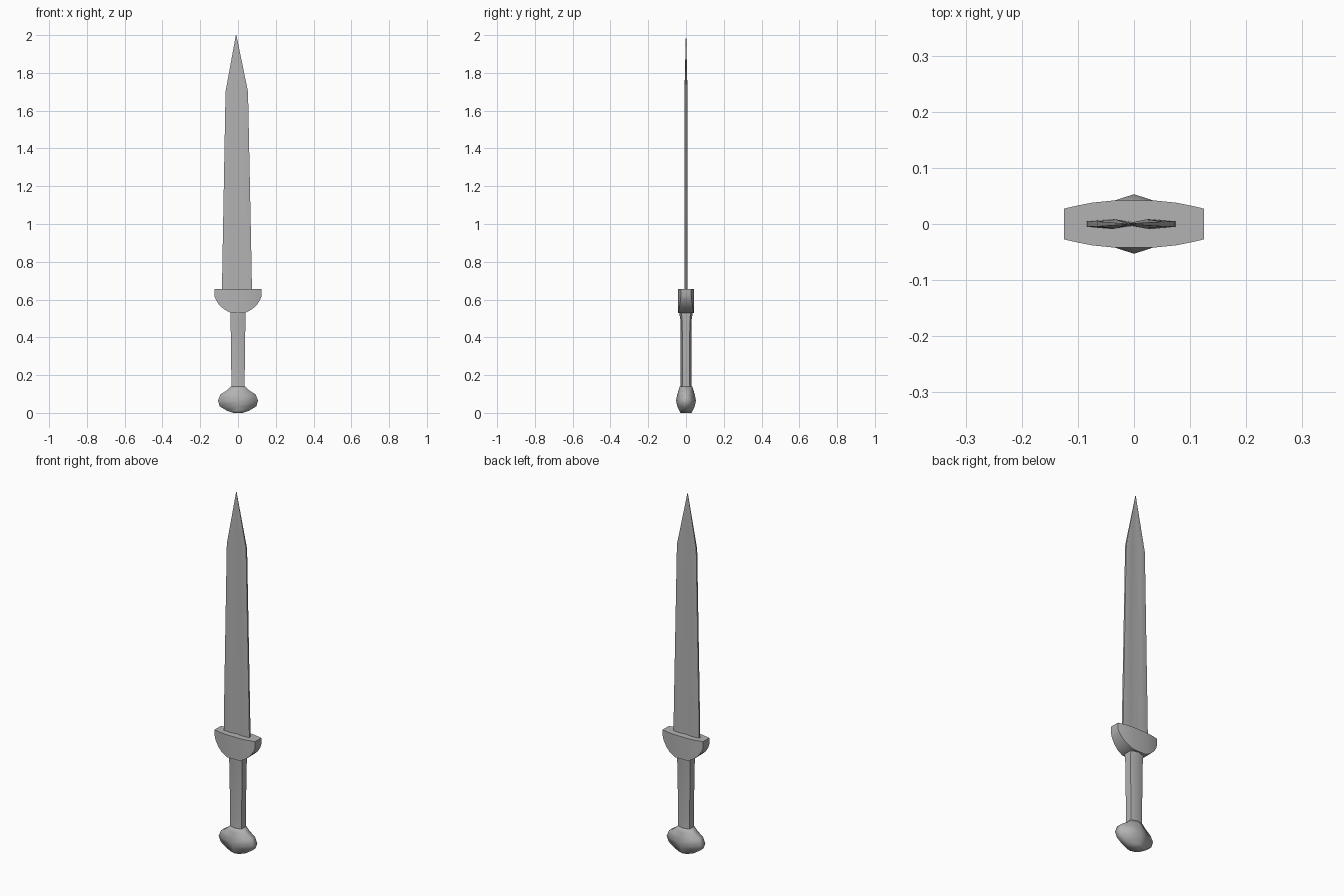
import bpy, bmesh, math

if "Cube" in bpy.data.objects:
    bpy.data.objects.remove(bpy.data.objects["Cube"])

# Dark grey shared by every part
steel = bpy.data.materials.new("dark_grey")
steel.diffuse_color = (.45, .45, .45, 1)
steel.use_nodes = True
steel.node_tree.nodes["Principled BSDF"].inputs["Base Color"].default_value = steel.diffuse_color


def loft(name, rings, angle):
    """Skin a list of equal-length closed rings and cap both ends."""
    bm = bmesh.new()
    loops = [[bm.verts.new(p) for p in ring] for ring in rings]
    n = len(loops[0])
    for a, b in zip(loops, loops[1:]):
        for i in range(n):
            j = (i + 1) % n
            bm.faces.new((a[i], a[j], b[j], b[i]))
    bm.faces.new(loops[0])
    bm.faces.new(loops[-1])
    bmesh.ops.recalc_face_normals(bm, faces=bm.faces)
    mesh = bpy.data.meshes.new(name)
    bm.to_mesh(mesh)
    bm.free()
    mesh.materials.append(steel)
    obj = bpy.data.objects.new(name, mesh)
    bpy.context.collection.objects.link(obj)
    bpy.ops.object.select_all(action='DESELECT')
    obj.select_set(True)
    bpy.context.view_layer.objects.active = obj
    bpy.ops.object.shade_smooth_by_angle(angle=math.radians(angle))
    return obj


# Blade: fullered section, slightly off-centre, tapering to the point
def blade_ring(z, left, mid, right, t, groove):
    section = [(left, .005), (mid + (left - mid) * .45, .009), (mid, groove),
               (mid + (right - mid) * .45, .009), (right, .005)]
    front = [(x, -y * t, z) for x, y in section]
    back = [(x, y * t, z) for x, y in reversed(section)]
    return front + back


loft("blade", [blade_ring(.62, -.085, -.003, .074, 1, .004),
               blade_ring(.77, -.083, -.003, .072, 1, .002),
               blade_ring(1.70, -.066, -.006, .053, .9, .002),
               blade_ring(2.0, -.0115, -.01, -.0085, .1, .002)], 30)

# Guard: half-moon block with bowed front and back; (x, lower z, half depth)
half = [(.125, .620, .027), (.118, .600, .029), (.100, .572, .033),
        (.075, .549, .038), (.040, .530, .0415)]
stations = [(-x, z, d) for x, z, d in half] + half[::-1]
loft("guard", [[(x, -d, z), (x, d, z), (x, d, .655), (x, -d, .655)]
               for x, z, d in stations], 35)


# Grip and pommel: six-sided rings with a ridge front and back
def hex_ring(z, w, e, d):
    return [(w, -e, z), (w, e, z), (0, d, z),
            (-w, e, z), (-w, -e, z), (0, -d, z)]


loft("grip", [hex_ring(.12, .036, .021, .030),
              hex_ring(.17, .035, .019, .028),
              hex_ring(.48, .039, .020, .028),
              hex_ring(.52, .040, .023, .034),
              hex_ring(.54, .040, .023, .034)], 30)

loft("pommel", [hex_ring(0, .025, .024, .030),
                hex_ring(.012, .060, .020, .036),
                hex_ring(.035, .097, .016, .046),
                hex_ring(.065, .106, .019, .053),
                hex_ring(.098, .093, .017, .046),
                hex_ring(.120, .058, .021, .040),
                hex_ring(.140, .037, .022, .033)], 75)
